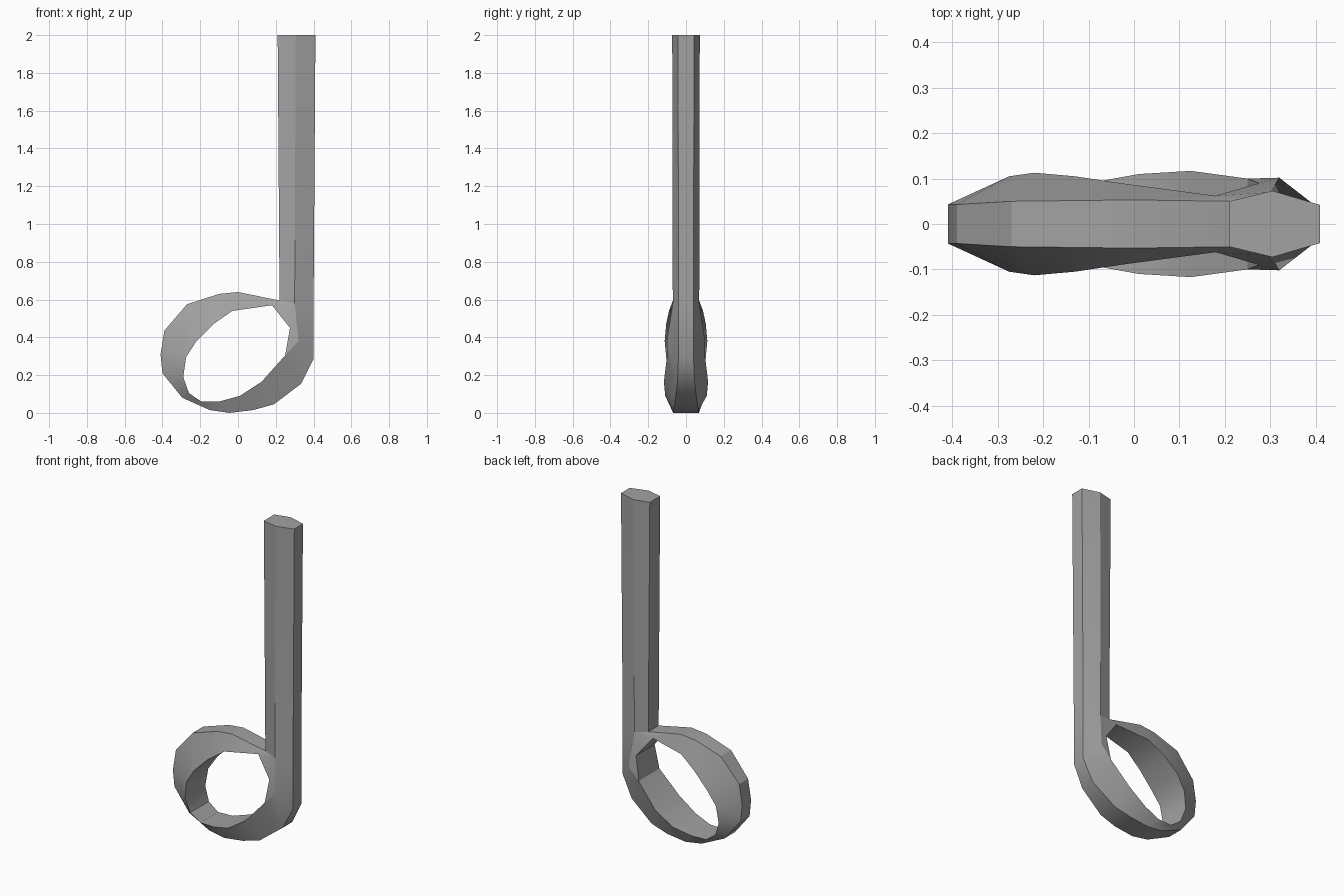
import bpy
import bmesh
from math import radians
from mathutils import Vector

cube = bpy.data.objects.get("Cube")
if cube:
    bpy.data.objects.remove(cube, do_unlink=True)

grey = bpy.data.materials.new("plain grey")
grey.use_nodes = True
colour = (0.36, 0.36, 0.36, 1)
grey.diffuse_color = colour
grey.node_tree.nodes["Principled BSDF"].inputs["Base Color"].default_value = colour

# Ring rims as (x, half depth, z), from the top of the ring round to the stem
outer = [(.22, .05, .595), (0, .053, .64), (-.10, .052, .63), (-.27, .05, .575),
         (-.39, .043, .435), (-.41, .043, .31), (-.40, .043, .21), (-.295, .05, .08),
         (-.15, .063, .015), (-.045, .068, 0), (.08, .067, .015), (.19, .06, .045),
         (.335, .046, .155)]
inner = [(.18, .062, .57), (-.03, .09, .54), (-.13, .105, .47), (-.22, .113, .38),
         (-.275, .105, .295), (-.275, .105, .295), (-.29, .098, .19), (-.26, .09, .105),
         (-.195, .085, .06), (-.10, .09, .06), (.01, .11, .09), (.125, .117, .165),
         (.25, .10, .305)]

bm = bmesh.new()
known = {}


def vert(p):
    if p not in known:
        known[p] = bm.verts.new((p[0], -p[1], p[2]))
    return known[p]


def face(*points):
    bm.faces.new([vert(p) for p in dict.fromkeys(points)])


# Front of the ring
for i in range(len(outer) - 1):
    face(outer[i], inner[i], inner[i + 1], outer[i + 1])

# Front of the shoulder where ring and stem join
bend, foot_right = (.40, .04, .285), (.40, .04, .57)
corner, swell, ridge = (.275, .09, .45), (.32, .102, .38), (.30, .07, .58)
face(outer[-1], inner[-1], swell, bend)
face(inner[-1], corner, swell)
face(corner, ridge, swell)
face(swell, ridge, foot_right, bend)
face(corner, inner[0], ridge)
face(inner[0], outer[0], ridge)

# Front of the stem
top_left, top_ridge, top_right = (.21, .05, 2), (.305, .073, 2), (.41, .042, 2)
face(outer[0], top_left, top_ridge, ridge)
face(ridge, top_ridge, top_right, foot_right)

# Mirrored back, with walls joining the two sides
front = list(bm.faces)
border = [e for e in bm.edges if e.is_boundary]
pair = {v: bm.verts.new(v.co * Vector((1, -1, 1))) for v in list(bm.verts)}
for f in front:
    bm.faces.new([pair[v] for v in reversed(f.verts)])
for e in border:
    a, b = e.verts
    bm.faces.new((a, b, pair[b], pair[a]))
bmesh.ops.recalc_face_normals(bm, faces=bm.faces)

mesh = bpy.data.meshes.new("half_note")
bm.to_mesh(mesh)
bm.free()
mesh.materials.append(grey)
note = bpy.data.objects.new("half_note", mesh)
bpy.context.collection.objects.link(note)
bpy.ops.object.select_all(action='DESELECT')
note.select_set(True)
bpy.context.view_layer.objects.active = note
bpy.ops.object.shade_smooth_by_angle(angle=radians(28))
